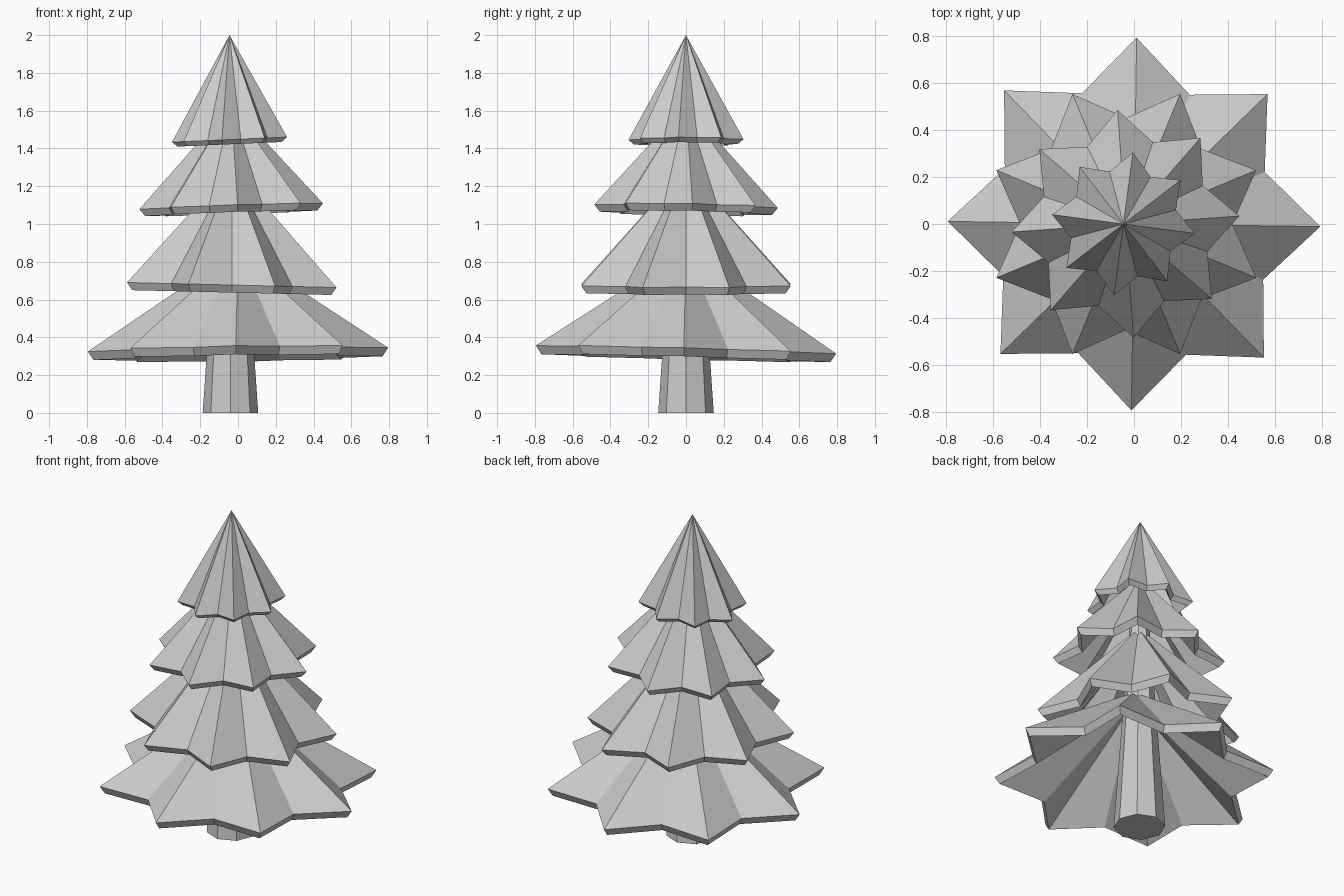
import bpy, bmesh
from math import sin, cos, pi, radians

cube = bpy.data.objects.get("Cube")
if cube:
    bpy.data.objects.remove(cube)

# Single flat grey
grey = bpy.data.materials.new("plain_grey")
grey.use_nodes = True
grey.diffuse_color = (0.6, 0.6, 0.6, 1)
grey.node_tree.nodes["Principled BSDF"].inputs["Base Color"].default_value = (0.6, 0.6, 0.6, 1)

POINTS = 8
VALLEY = 0.755  # notch radius relative to tip radius


def finish(name, bm):
    bmesh.ops.recalc_face_normals(bm, faces=bm.faces)
    mesh = bpy.data.meshes.new(name)
    bm.to_mesh(mesh)
    bm.free()
    mesh.materials.append(grey)
    obj = bpy.data.objects.new(name, mesh)
    bpy.context.collection.objects.link(obj)
    return obj


def star_ring(bm, cx, radius, z, turn, tilt):
    """Eight-pointed star outline lying in a slightly tilted plane."""
    ring = []
    for i in range(2 * POINTS):
        a = radians(turn) + i * pi / POINTS
        r = radius * (VALLEY if i % 2 else 1)
        x, y = r * cos(a), r * sin(a)
        ring.append(bm.verts.new((cx + x, y, z + tilt[0] * x + tilt[1] * y)))
    return ring


def bough_tier(name, cx, radius, rim_z, peak, turn, tilt, drop):
    """Hollow pleated cone: outer skin, thin rim band and inner skin."""
    bm = bmesh.new()
    inset = 0.03
    slope = (peak - rim_z) / radius
    outer = star_ring(bm, cx, radius, rim_z, turn, tilt)
    inner = star_ring(bm, cx, radius - inset, rim_z - drop, turn, tilt)
    top = bm.verts.new((cx, 0, peak))
    under = bm.verts.new((cx, 0, rim_z - drop + slope * (radius - inset)))
    for i in range(2 * POINTS):
        j = (i + 1) % (2 * POINTS)
        bm.faces.new((outer[i], outer[j], top))
        bm.faces.new((outer[j], outer[i], inner[i], inner[j]))
        bm.faces.new((inner[j], inner[i], under))
    return finish(name, bm)


# Trunk: tapered octagon running up inside the boughs
bm = bmesh.new()
bmesh.ops.create_cone(bm, cap_ends=True, segments=8, radius1=0.147, radius2=0.03, depth=1.7)
bmesh.ops.translate(bm, verts=bm.verts, vec=(-0.04, 0, 0.85))
finish("trunk", bm)

# Boughs: name, centre x, tip radius, rim height, peak, turn, tilt, rim drop
tiers = [
    ("bottom_boughs", 0.0, 0.795, 0.335, 0.865, -0.8, (0.0125, -0.027), 0.045),
    ("lower_middle_boughs", -0.033, 0.6, 0.677, 1.3, 22.5, (-0.024, 0.0), 0.04),
    ("upper_middle_boughs", -0.036, 0.487, 1.094, 1.63, 4.0, (0.033, -0.016), 0.037),
    ("top_boughs", -0.045, 0.307, 1.447, 2.0, -7.5, (0.044, 0.0), 0.025),
]
for tier in tiers:
    bough_tier(*tier)
